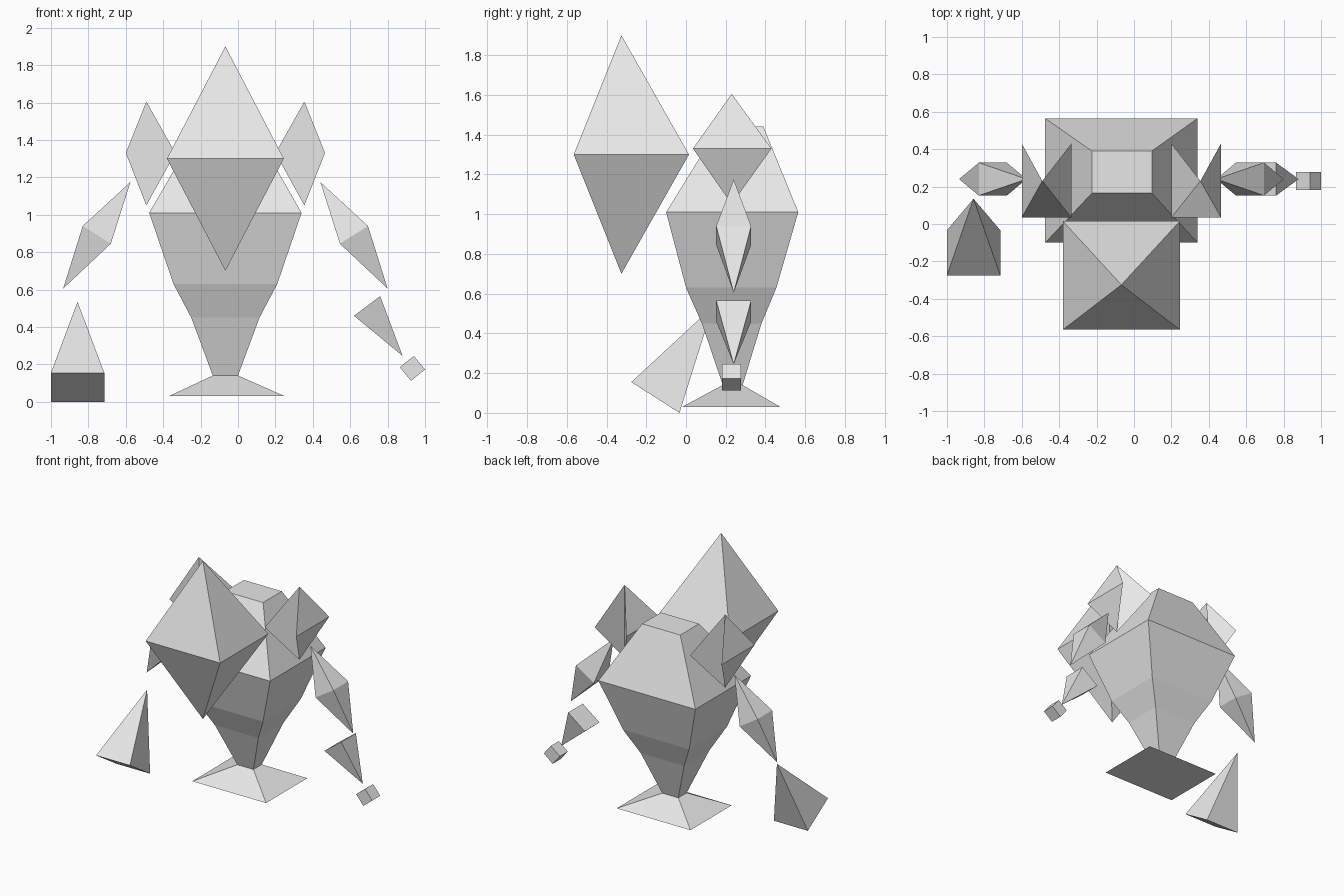
import bpy, bmesh
from mathutils import Vector

if "Cube" in bpy.data.objects:
    bpy.data.objects.remove(bpy.data.objects["Cube"])

MID = -0.0675   # x of the figure's mirror plane
ARM_Y = 0.24

grey = bpy.data.materials.new("light_grey")
grey.diffuse_color = (0.8, 0.8, 0.8, 1)
grey.use_nodes = True
grey.node_tree.nodes["Principled BSDF"].inputs["Base Color"].default_value = grey.diffuse_color


def finish(name, bm):
    bmesh.ops.recalc_face_normals(bm, faces=bm.faces)
    mesh = bpy.data.meshes.new(name)
    bm.to_mesh(mesh)
    bm.free()
    mesh.materials.append(grey)
    obj = bpy.data.objects.new(name, mesh)
    bpy.context.collection.objects.link(obj)
    return obj


def loft(name, rings):
    """Join four-point rings; a ring of one point makes a pointed end."""
    bm = bmesh.new()
    loops = [[bm.verts.new(p) for p in r] for r in rings]
    for a, b in zip(loops, loops[1:]):
        for i in range(4):
            j = (i + 1) % 4
            if len(a) == 1:
                bm.faces.new((a[0], b[i], b[j]))
            elif len(b) == 1:
                bm.faces.new((a[i], a[j], b[0]))
            else:
                bm.faces.new((a[i], a[j], b[j], b[i]))
    for end in (loops[0], loops[-1]):
        if len(end) == 4:
            bm.faces.new(end)
    return finish(name, bm)


def rect(x0, x1, y0, y1, z):
    return [(x0, y0, z), (x1, y0, z), (x1, y1, z), (x0, y1, z)]


def slab(xa, za, xb, zb, y=ARM_Y, h=0.088):
    """Tilted rectangle spanning two x-z points and a depth of 2h."""
    return [(xa, y - h, za), (xb, y - h, zb), (xb, y + h, zb), (xa, y + h, za)]


def flip(x):
    return 2 * MID - x


# Tapered torso and flared foot
loft("torso", [rect(-0.135, 0.0, 0.185, 0.285, 0.14),
               rect(-0.25, 0.115, 0.08, 0.38, 0.45),
               rect(-0.345, 0.21, 0.0, 0.455, 0.63),
               rect(-0.475, 0.34, -0.10, 0.565, 1.01),
               rect(-0.225, 0.095, 0.165, 0.39, 1.44)])
loft("foot", [rect(-0.37, 0.25, -0.02, 0.475, 0.03),
              rect(-0.135, 0.0, 0.185, 0.285, 0.14)])

# Diamond head
loft("head", [[(MID, -0.325, 0.70)],
              rect(-0.38, 0.245, -0.565, 0.015, 1.30),
              [(MID, -0.325, 1.90)]])


# Shoulders: diamonds with a vertical notch in the back
def shoulder(name, f):
    bm = bmesh.new()
    top, bot, inf, inb, outf, outb = [bm.verts.new((f(x), y, z)) for x, y, z in (
        (0.355, 0.23, 1.605), (0.355, 0.23, 1.05),
        (0.20, 0.035, 1.33), (0.20, 0.43, 1.33),
        (0.465, 0.035, 1.33), (0.465, 0.43, 1.33))]
    for face in ((top, inf, bot, outf), (top, outf, outb), (bot, outb, outf),
                 (top, inb, inf), (bot, inf, inb),
                 (top, outb, bot), (top, bot, inb)):
        bm.faces.new(face)
    finish(name, bm)


# Shoulders and upper arms on both sides
for side, f in (("right", lambda x: x), ("left", flip)):
    shoulder(side + "_shoulder", f)
    loft(side + "_upper_arm", [[(f(0.44), ARM_Y, 1.175)],
                               slab(f(0.545), 0.845, f(0.695), 0.94),
                               [(f(0.80), ARM_Y, 0.605)]])

# Right forearm and small block hand
loft("right_forearm", [slab(0.62, 0.46, 0.76, 0.565), [(0.88, ARM_Y, 0.245)]])
loft("right_hand", [slab(0.865, 0.185, 0.94, 0.245, 0.23, 0.048),
                    slab(0.925, 0.112, 1.0, 0.172, 0.23, 0.048)])

# Large tilted pyramid hand
loft("left_hand", [[(-1.0, -0.275, 0.155), (-0.715, -0.275, 0.155),
                    (-0.715, -0.033, 0.0), (-1.0, -0.033, 0.0)],
                   [(-0.858, 0.135, 0.535)]])
